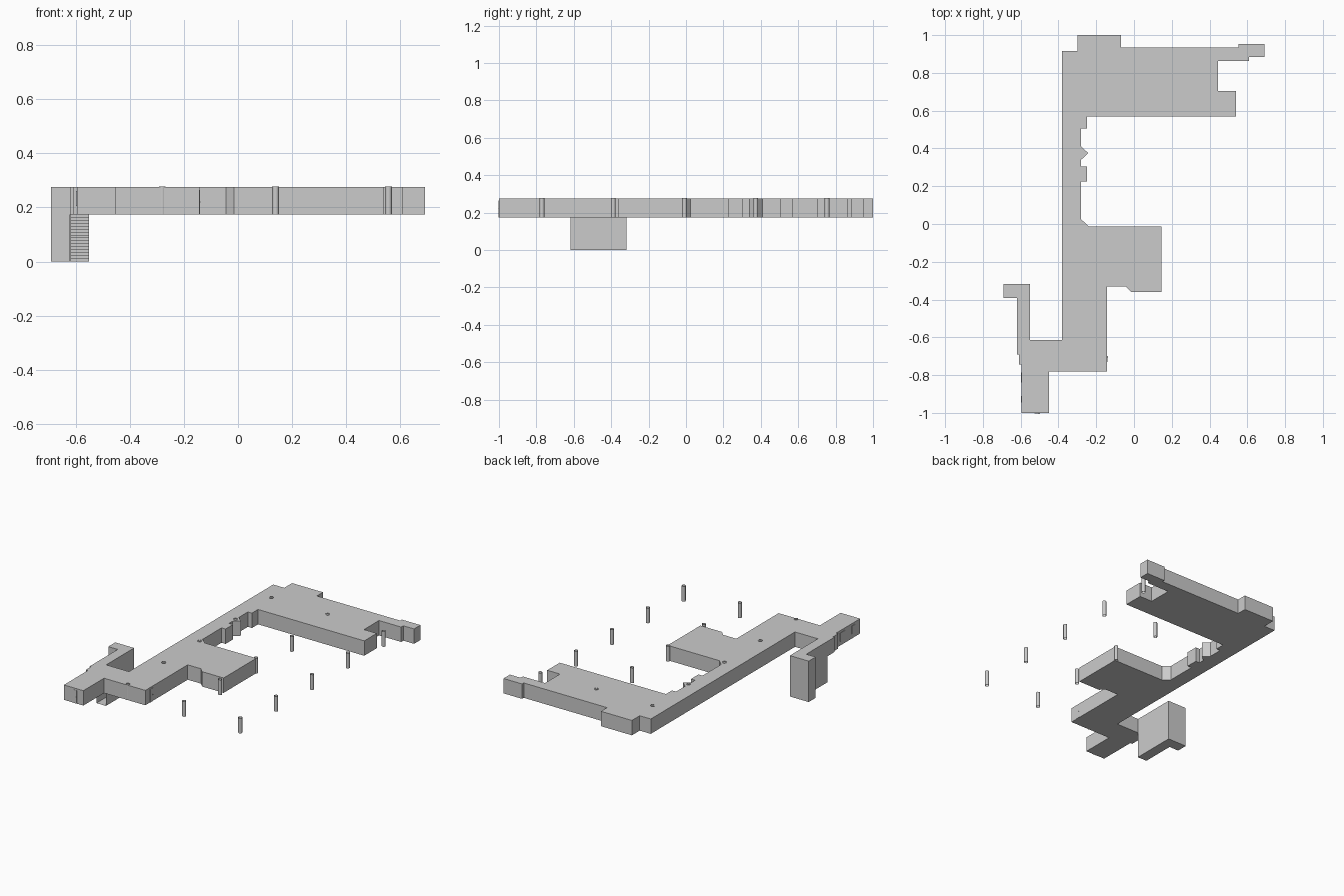
import bpy, bmesh

if "Cube" in bpy.data.objects:
    bpy.data.objects.remove(bpy.data.objects["Cube"])

Z0, Z1 = 0.175, 0.275          # storey floor and roof levels


def finish(name, bm):
    mesh = bpy.data.meshes.new(name)
    bm.to_mesh(mesh)
    bm.free()
    ob = bpy.data.objects.new(name, mesh)
    bpy.context.collection.objects.link(ob)
    return ob


def prism(name, pts, vec, open_at=None):
    """Extrude a planar outline along vec; optionally drop the side face at open_at(y)."""
    bm = bmesh.new()
    face = bm.faces.new([bm.verts.new(p) for p in pts])
    ext = bmesh.ops.extrude_face_region(bm, geom=[face])
    moved = [v for v in ext["geom"] if isinstance(v, bmesh.types.BMVert)]
    bmesh.ops.translate(bm, verts=moved, vec=vec)
    bmesh.ops.recalc_face_normals(bm, faces=bm.faces)
    if open_at is not None:
        gone = [f for f in bm.faces if all(abs(v.co.y - open_at) < 1e-4 for v in f.verts)]
        bmesh.ops.delete(bm, geom=gone, context="FACES")
    return finish(name, bm)


def box(name, lo, hi):
    pts = [(lo[0], lo[1], lo[2]), (hi[0], lo[1], lo[2]),
           (hi[0], hi[1], lo[2]), (lo[0], hi[1], lo[2])]
    return prism(name, pts, (0, 0, hi[2] - lo[2]))


# Main storey: one flat outline pulled up
outline = [
    (-.595, -1), (-.45, -1), (-.45, -.78), (-.143, -.78), (-.143, -.33),
    (-.045, -.33), (-.015, -.36), (.145, -.36), (.145, -.012), (-.24, -.012),
    (-.28, .025), (-.28, .225), (-.25, .225), (-.25, .305), (-.28, .305),
    (-.28, .34), (-.242, .375), (-.28, .41), (-.28, .505), (-.25, .505),
    (-.25, .57), (.54, .57), (.54, .703), (.445, .703), (.445, .862),
    (.61, .862), (.61, .885), (.69, .885), (.69, .953), (.552, .953),
    (.552, .935), (-.068, .935), (-.068, 1), (-.298, 1), (-.298, .917),
    (-.38, .917), (-.38, -.615), (-.62, -.615), (-.62, -.69), (-.61, -.69),
    (-.61, -.745), (-.595, -.745)]
prism("storey_block", [(x, y, Z0) for x, y in outline], (0, 0, Z1 - Z0))

# Stair shaft down to the ground, open on the front below the storey
shaft = [(-.62, -.618), (-.55, -.618), (-.55, -.318), (-.69, -.318),
         (-.69, -.392), (-.62, -.392)]
prism("stair_shaft", [(x, y, 0) for x, y in shaft], (0, 0, Z1), open_at=-.618)

# Stepped flight inside the shaft, descending to the back
N = 16
run, rise = 0.226 / N, Z0 / N
top, under = [(-.618, Z0)], []
for i in range(N):
    y, z = -.618 + i * run, Z0 - i * rise
    top += [(y + run, z), (y + run, z - rise)]
    under += [(y, z - rise), (y + run, z - rise)]
profile = [(-.618, Z0)]
for i in range(N):
    y, z = -.618 + i * run, Z0 - i * rise
    profile += [(y + run, z), (y + run, z - rise)]
t = 0.012                       # thickness of the flight
lower = [(y, max(z - t, 0.0005)) for y, z in profile[:-1]]
prism("stair_flight", [(-.619, y, z) for y, z in profile[:-1] + lower[::-1]], (.068, 0, 0))

# Columns: 3 x 5 grid of open tubes, slightly above the roof
for i, x in enumerate((-.28, .139, .556)):
    for j in range(5):
        bm = bmesh.new()
        bmesh.ops.create_cone(bm, cap_ends=False, segments=16, radius1=.0125,
                              radius2=.0125, depth=Z1 + .003 - Z0)
        bmesh.ops.translate(bm, verts=bm.verts,
                            vec=(x, -.77 + .381 * j, (Z0 + Z1 + .003) / 2))
        ob = finish(f"column_{i}_{j}", bm)
        ob.data.shade_smooth()

# Doors with handles, and window panels on the end wing
box("front_door", (-.528, -1.002, Z0), (-.498, -.999, .264))
box("front_door_handle", (-.506, -1.005, .218), (-.501, -1.002, .223))
box("side_door", (-.144, -.73, Z0), (-.141, -.70, .264))
box("side_door_handle", (-.141, -.707, .218), (-.138, -.702, .223))
for k, (y0, y1) in enumerate(((-.84, -.785), (-.945, -.91))):
    box(f"window_{k}", (-.598, y0, .205), (-.594, y1, .26))
